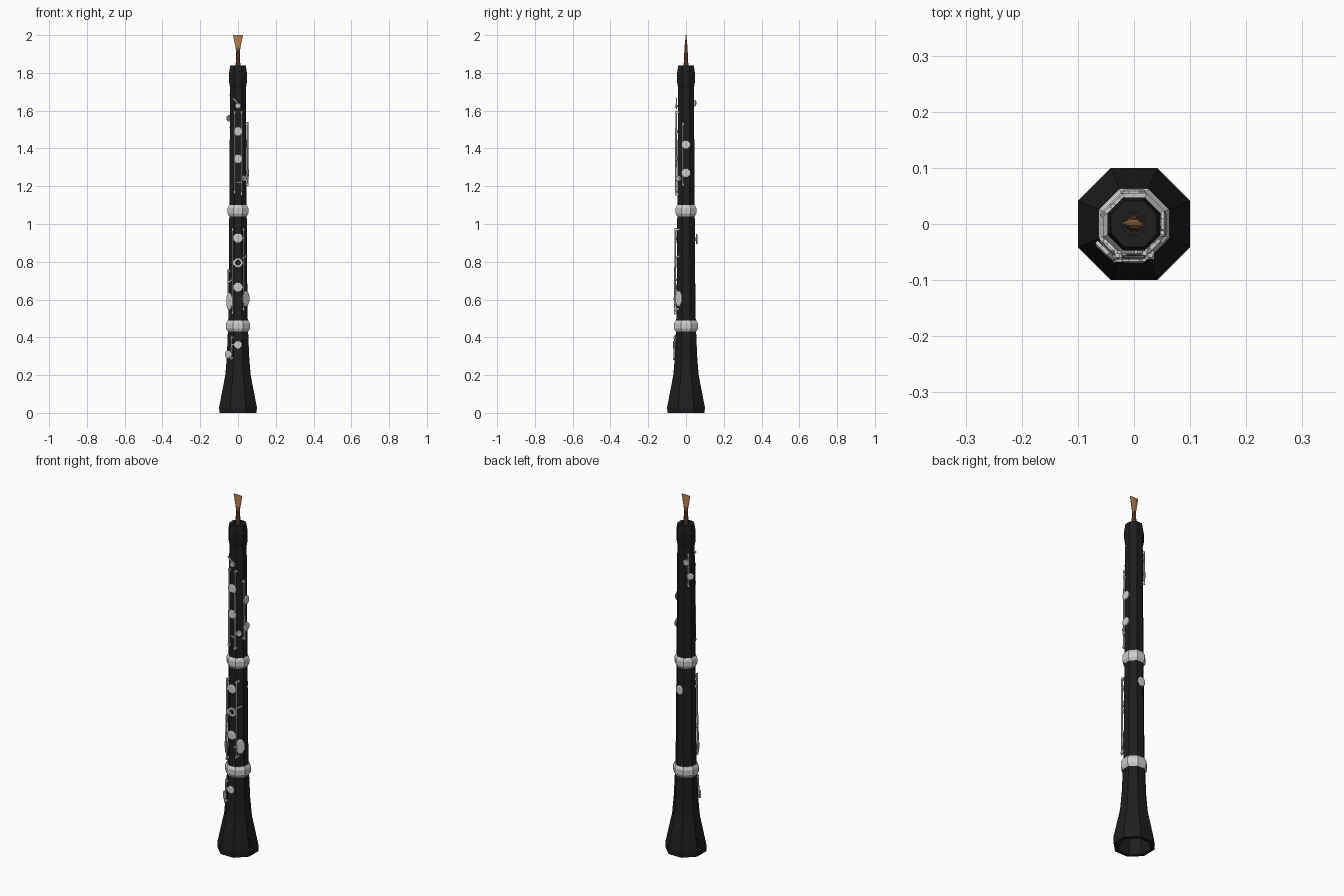
import bpy, bmesh, math
from mathutils import Matrix, Vector

cube = bpy.data.objects.get("Cube")
if cube:
    bpy.data.objects.remove(cube, do_unlink=True)


def material(name, rgb):
    m = bpy.data.materials.new(name)
    m.use_nodes = True
    m.diffuse_color = (*rgb, 1)
    m.node_tree.nodes["Principled BSDF"].inputs["Base Color"].default_value = (*rgb, 1)
    return m


BLACK = material("black wood", (0.013, 0.013, 0.013))
SILVER = material("silver metal", (0.6, 0.61, 0.6))
CANE = material("reed cane", (0.42, 0.21, 0.075))
THREAD = material("brown thread", (0.17, 0.065, 0.025))

IDENTITY = Matrix.Identity(4)


def finish(name, bm, mat, matrix=IDENTITY):
    bmesh.ops.remove_doubles(bm, verts=bm.verts, dist=0.00001)
    bmesh.ops.transform(bm, matrix=matrix, verts=bm.verts)
    bmesh.ops.recalc_face_normals(bm, faces=bm.faces)
    mesh = bpy.data.meshes.new(name)
    bm.to_mesh(mesh)
    bm.free()
    mesh.materials.append(mat)
    obj = bpy.data.objects.new(name, mesh)
    bpy.context.collection.objects.link(obj)
    return obj


def lathe(name, profile, mat, sides=8, matrix=IDENTITY, closed=False):
    """Turn (apothem, height) pairs into a flat-sided solid."""
    bm = bmesh.new()
    rings = []
    for r, z in profile:
        r /= math.cos(math.pi / sides)
        rings.append([bm.verts.new((r * math.cos((i + 0.5) * math.tau / sides),
                                    r * math.sin((i + 0.5) * math.tau / sides), z))
                      for i in range(sides)])
    pairs = list(zip(rings, rings[1:]))
    if closed:
        pairs.append((rings[-1], rings[0]))
    else:
        bm.faces.new(rings[0])
        bm.faces.new(rings[-1])
    for a, b in pairs:
        for i in range(sides):
            j = (i + 1) % sides
            bm.faces.new((a[i], a[j], b[j], b[i]))
    return finish(name, bm, mat, matrix)


# Wooden joints and flared bell with a hollow mouth
BODY = [(0.098, 0), (0.1, 0.03), (0.067, 0.2), (0.059, 0.3), (0.053, 0.45), (0.05, 0.55),
        (0.046, 1.07), (0.042, 1.72), (0.047, 1.75), (0.047, 1.80), (0.041, 1.84)]
lathe("body", [(0.03, 0.3), (0.045, 0.17), (0.08, 0)] + BODY
      + [(0.02, 1.84), (0.02, 1.825)], BLACK)


def joint_ring(name, z, r):
    lathe(name, [(r - 0.008, z - 0.03), (r, z - 0.014), (r, z + 0.014), (r - 0.008, z + 0.03)], SILVER)


joint_ring("lower_ring", 0.46, 0.063)
joint_ring("upper_ring", 1.07, 0.055)

# Reed: thread-wrapped tube and flattened fan-shaped blade
lathe("reed_tube", [(0.014, 1.82), (0.012, 1.85), (0.01, 1.90), (0.008, 1.92)], THREAD)
blade = lathe("reed_blade", [(0.008, 1.90), (0.013, 1.935), (0.027, 2.0)], CANE)
for v in blade.data.vertices:
    t = (v.co.z - 1.90) / 0.1
    v.co.y *= 0.9 * (1 - t) + 0.05


def surface(z):
    for (r0, z0), (r1, z1) in zip(BODY, BODY[1:]):
        if z0 <= z <= z1:
            return r0 + (r1 - r0) * (z - z0) / (z1 - z0)


def frame(angle, z, side=0, out=0):
    """Local x runs round the body, y up, z outward; angle 0 is the front."""
    a = math.radians(angle)
    u = Vector((math.cos(a), math.sin(a), 0))
    n = Vector((math.sin(a), -math.cos(a), 0))
    m = Matrix((u, (0, 0, 1), n)).transposed().to_4x4()
    m.translation = u * side + n * (surface(z) + out) + Vector((0, 0, z))
    return m


def pad(name, angle, z, r=0.024, side=0, tall=1, lift=0.004):
    m = frame(angle, z, side) @ Matrix.Diagonal((1, tall, 1, 1))
    lathe(name, [(r * 0.35, -0.004), (r * 0.35, lift), (r, lift), (r, lift + 0.006),
                 (r * 0.75, lift + 0.009)], SILVER, 8, m)


def ring_pad(name, angle, z, r=0.024):
    lathe(name, [(r, 0.001), (r, 0.01), (r * 0.55, 0.01), (r * 0.55, 0.001)],
          SILVER, 8, frame(angle, z), True)


def box(name, angle, z, side, out, size, tilt=0):
    bm = bmesh.new()
    bmesh.ops.create_cube(bm, size=1)
    m = frame(angle, z, side, out) @ Matrix.Rotation(math.radians(tilt), 4, "Z")
    finish(name, bm, SILVER, m @ Matrix.Diagonal((*size, 1)))


def rod(name, angle, side, low, high, out=0.009):
    """Straight hinge rod carried on a post at each end."""
    r = 0.004
    a = frame(angle, low, side, out).translation
    b = frame(angle, high, side, out).translation
    turn = (b - a).to_track_quat("Z", "Y").to_matrix().to_4x4()
    lathe(name, [(r, 0), (r, (b - a).length)], SILVER, 6, Matrix.Translation(a) @ turn)
    for end, z in (("lower", low + 0.01), ("upper", high - 0.01)):
        box(f"{name}_{end}_post", angle, z, side, out / 2 - 0.004, (0.011, 0.011, out + 0.016))


def arm(name, angle, z, side, width=0.02, tilt=0):
    box(name, angle, z, side, 0.008, (width, 0.008, 0.006), tilt)


# Upper joint: finger keys on the front
rod("upper_rod_right", 0, -0.018, 1.16, 1.60)
rod("upper_rod_left", 0, 0.019, 1.15, 1.60)
for i, z in enumerate((1.49, 1.345)):
    pad(f"upper_finger_pad_{i + 1}", 0, z)
    arm(f"upper_finger_arm_{i + 1}", 0, z, 0, 0.046)
pad("upper_small_pad", 0, 1.625, 0.016)
arm("upper_small_lever", 0, 1.65, -0.012, 0.045, -50)
pad("trill_touch", 45, 1.24, 0.016, -0.004)
arm("trill_arm", 45, 1.24, -0.015, 0.025)
arm("upper_lower_arm", 0, 1.22, 0.006, 0.03)

# Upper joint: side keys
rod("side_rod", 90, -0.016, 1.20, 1.54, 0.007)
for i, z in enumerate((1.42, 1.27)):
    pad(f"side_pad_{i + 1}", 90, z, 0.023)
    arm(f"side_arm_{i + 1}", 90, z, -0.012)

# Octave key on the rear, and thumb key on the lower joint
rod("octave_rod", 225, 0.004, 1.50, 1.69, 0.007)
pad("octave_pad", 225, 1.64, 0.017, -0.008)
pad("octave_touch", 225, 1.56, 0.018, 0.014)
arm("octave_arm", 225, 1.56, 0.008)
pad("thumb_pad", 180, 0.92, 0.021, 0, 1.25, 0.006)

# Lower joint: finger keys
rod("lower_rod_right", 0, -0.029, 0.52, 0.98)
rod("lower_rod_left", 0, 0.030, 0.54, 0.98)
for i, z in enumerate((0.925, 0.665)):
    pad(f"lower_finger_pad_{i + 1}", 0, z, 0.025)
    arm(f"lower_finger_arm_{i + 1}", 0, z, 0, 0.058)
ring_pad("ring_key", 0, 0.795)
for s in (-1, 1):
    arm(f"ring_key_arm_{'left' if s > 0 else 'right'}", 0, 0.795, s * 0.026, 0.014)
arm("spatula_lever", 45, 0.825, -0.008, 0.04, 20)
pad("left_low_pad", 45, 0.605, 0.023, 0.002, 1.8)
arm("left_low_arm", 45, 0.605, -0.02, 0.03)

# Little-finger keys on the right flank
rod("little_finger_rod", -45, -0.014, 0.55, 0.76, 0.010)
pad("little_finger_pad", -45, 0.59, 0.021, -0.004, 2.1, 0.007)
arm("little_finger_lever", -45, 0.70, 0.004, 0.036, 25)

# Bell keys
rod("bell_rod", -45, 0.019, 0.28, 0.41, 0.010)
pad("bell_front_pad", 0, 0.36, 0.021)
arm("bell_front_arm", 0, 0.36, -0.02, 0.03)
pad("bell_side_pad", -45, 0.31, 0.021, -0.004, 1, 0.008)
arm("bell_side_arm", -45, 0.31, 0.012, 0.02)
